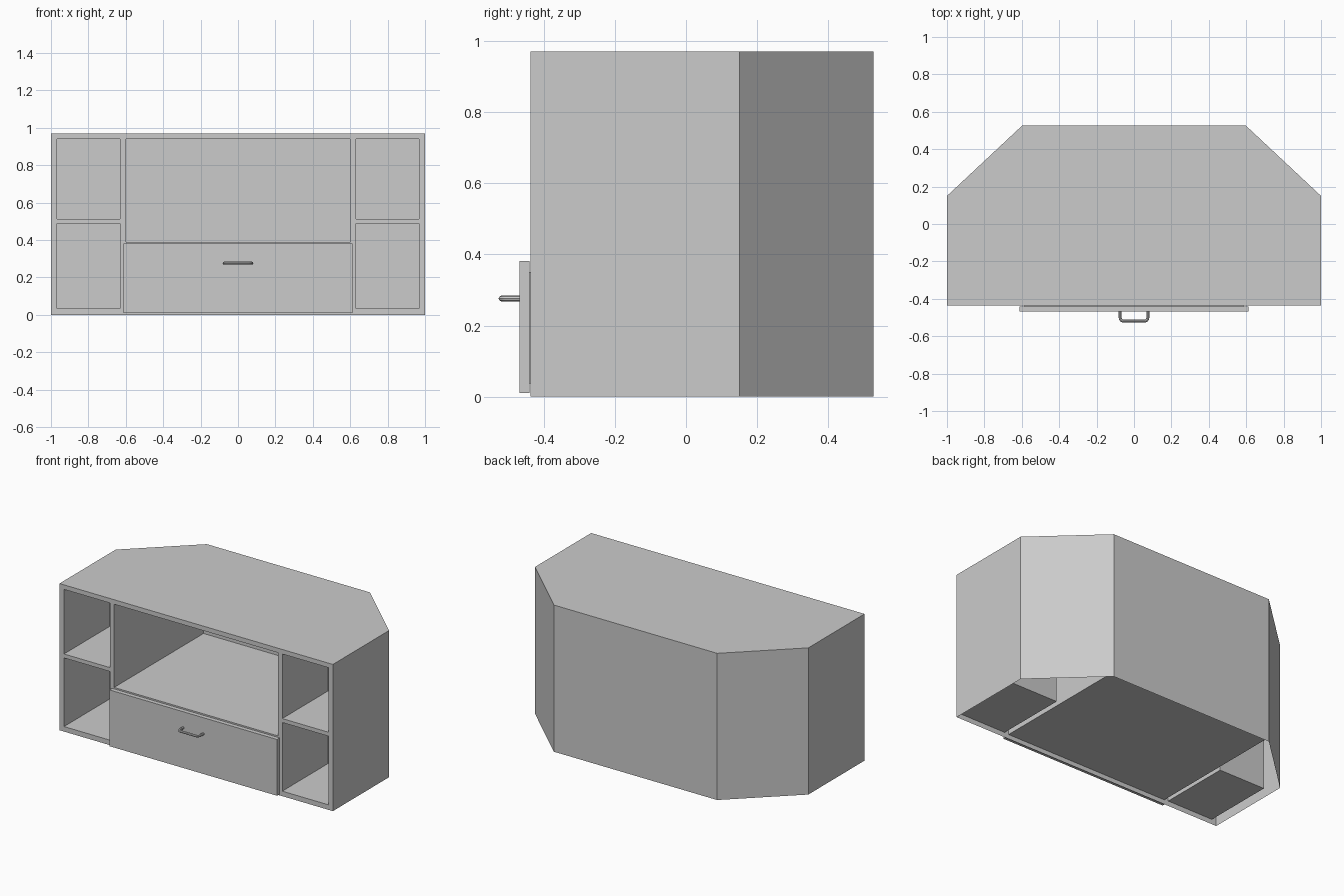
import bpy, bmesh, math
from mathutils import Vector

if "Cube" in bpy.data.objects:
    bpy.data.objects.remove(bpy.data.objects["Cube"])

FRONT, BACK, TOP = -0.437, 0.527, 0.97


def new_object(name, bm):
    mesh = bpy.data.meshes.new(name)
    bm.to_mesh(mesh)
    bm.free()
    obj = bpy.data.objects.new(name, mesh)
    bpy.context.collection.objects.link(obj)
    return obj


def add_box(bm, x0, x1, y0, y1, z0, z1):
    verts = bmesh.ops.create_cube(bm, size=1)["verts"]
    for v in verts:
        v.co = Vector(((x0 + x1) / 2 + v.co.x * (x1 - x0),
                       (y0 + y1) / 2 + v.co.y * (y1 - y0),
                       (z0 + z1) / 2 + v.co.z * (z1 - z0)))


# Cabinet body: plan outline with cut back corners, raised to full height
bm = bmesh.new()
plan = [(-1, FRONT), (1, FRONT), (1, 0.15), (0.597, BACK), (-0.597, BACK), (-1, 0.15)]
base = bm.faces.new([bm.verts.new((x, y, 0)) for x, y in plan])
ext = bmesh.ops.extrude_face_region(bm, geom=[base], use_keep_orig=True)
bmesh.ops.translate(bm, vec=(0, 0, TOP),
                    verts=[g for g in ext["geom"] if isinstance(g, bmesh.types.BMVert)])
bmesh.ops.recalc_face_normals(bm, faces=bm.faces)
cabinet = new_object("cabinet_body", bm)

# Compartments: four side cubbies, the wide bay and the drawer bay
bm = bmesh.new()
near = FRONT - 0.1
for x0, x1 in ((-0.967, -0.63), (0.63, 0.967)):
    for z0, z1 in ((0.033, 0.487), (0.513, 0.94)):
        add_box(bm, x0, x1, near, 0.04, z0, z1)
add_box(bm, -0.6, 0.6, near, 0.497, 0.39, 0.94)
add_box(bm, -0.6, 0.6, near, 0.497, 0.03, 0.36)
cutter = new_object("compartment_cutter", bm)
cutter.hide_render = True

mod = cabinet.modifiers.new("compartments", "BOOLEAN")
mod.operation = "DIFFERENCE"
mod.solver = "EXACT"
mod.object = cutter
bpy.context.view_layer.objects.active = cabinet
bpy.ops.object.modifier_apply(modifier=mod.name)
bpy.data.objects.remove(cutter)

# Underside is open, showing the compartment shells
bm = bmesh.new()
bm.from_mesh(cabinet.data)
under = [f for f in bm.faces if all(abs(v.co.z) < 1e-4 for v in f.verts)]
bmesh.ops.delete(bm, geom=under, context="FACES")
bm.to_mesh(cabinet.data)
bm.free()

# Drawer front
bm = bmesh.new()
add_box(bm, -0.613, 0.613, -0.468, -0.44, 0.01, 0.382)
new_object("drawer_front", bm)

# Drawer box: open tray behind the front
bm = bmesh.new()
w, t, y0, y1, z0, z1 = 0.585, 0.025, -0.44, 0.46, 0.037, 0.35
add_box(bm, -w, w, y0, y1, z0, z0 + t)
add_box(bm, -w, w, y0, y0 + t, z0 + t, z1)
add_box(bm, -w, w, y1 - t, y1, z0 + t, z1)
for s in (-1, 1):
    xa, xb = sorted((s * w, s * (w - t)))
    add_box(bm, xa, xb, y0 + t, y1 - t, z0 + t, z1)
new_object("drawer_box", bm)

# Drawer handle: round bar along a U path with rounded corners
hx, hy, r, zc, tube = 0.074, -0.519, 0.018, 0.276, 0.008
half = [(hx, -0.466)]
for i in range(5):
    a = math.radians(90 * i / 4)
    half.append((hx - r + r * math.cos(a), hy + r - r * math.sin(a)))
path = half + [(-x, y) for x, y in reversed(half)]
curve = bpy.data.curves.new("drawer_handle", "CURVE")
curve.dimensions = "3D"
curve.bevel_depth = tube
curve.bevel_resolution = 2
curve.use_fill_caps = True
spline = curve.splines.new("POLY")
spline.points.add(len(path) - 1)
for p, (x, y) in zip(spline.points, path):
    p.co = (x, y, zc, 1)
handle = bpy.data.objects.new("drawer_handle", curve)
bpy.context.collection.objects.link(handle)
bpy.ops.object.select_all(action="DESELECT")
handle.select_set(True)
bpy.context.view_layer.objects.active = handle
bpy.ops.object.convert(target="MESH")
bpy.ops.object.shade_smooth_by_angle(angle=math.radians(40))
